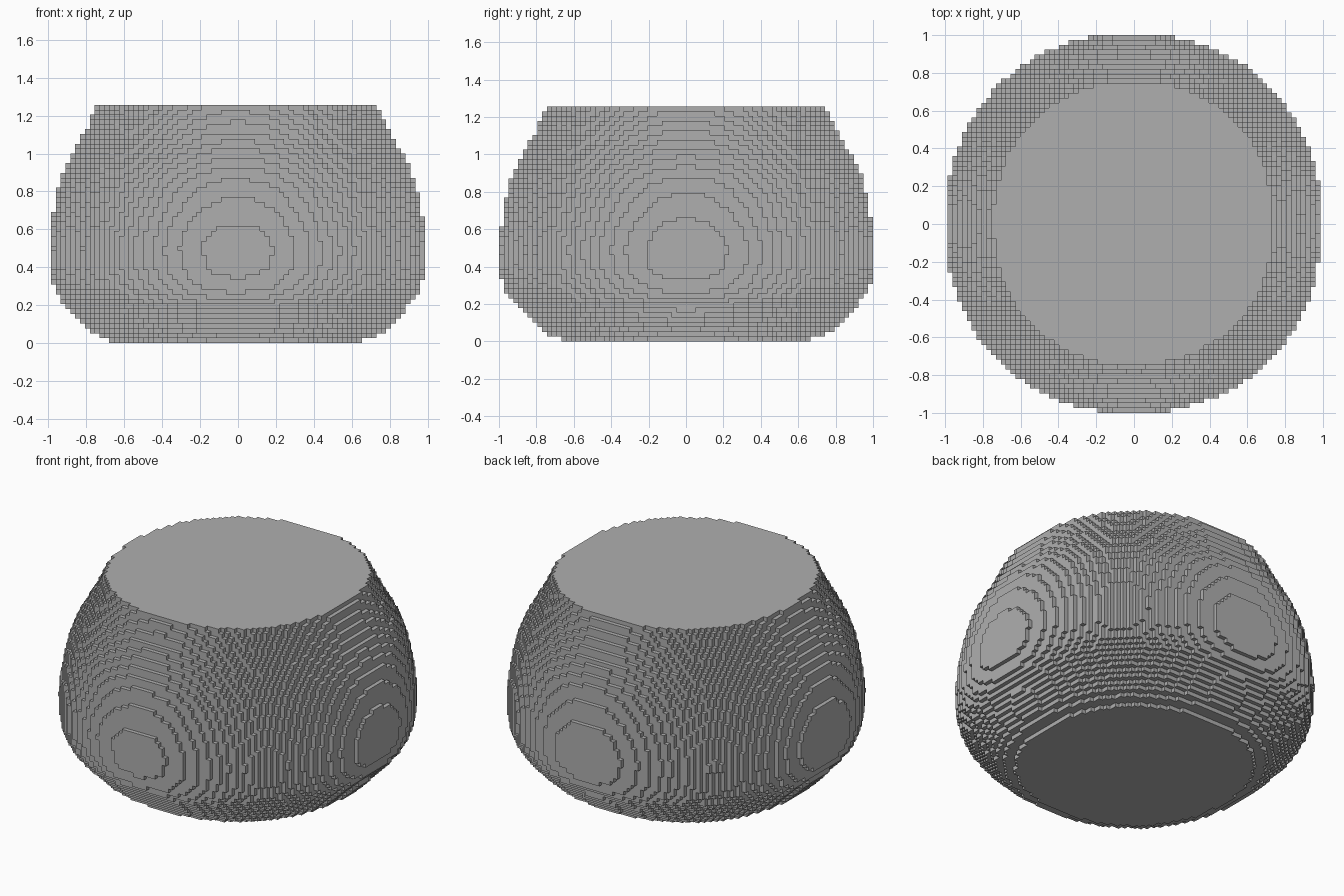
import bpy, bmesh

if "Cube" in bpy.data.objects:
    bpy.data.objects.remove(bpy.data.objects["Cube"])

# Voxel grid: 77 x 78 x 49 cubes
NX, NY, NZ = 77, 78, 49
V = 2.0 / NY
CX, CY, Y_SCALE = -0.003, 0.004, 1.009
POWER = 2.1  # slightly squared-off circle

# Rounded pot profile: (z, radius)
PROFILE = [(0, .60), (.0256, .654), (.051, .72), (.077, .762), (.128, .815),
           (.18, .863), (.23, .91), (.256, .93), (.30, .955), (.34, .966),
           (.40, .978), (.50, .982), (.60, .972), (.68, .959), (.80, .935),
           (.88, .91), (.93, .885), (.98, .86), (1.025, .834), (1.075, .807),
           (1.12, .782), (1.18, .755), (1.231, .731), (1.26, .72)]


def radius(z):
    for (z0, r0), (z1, r1) in zip(PROFILE, PROFILE[1:]):
        if z <= z1:
            return r0 + (r1 - r0) * (z - z0) / (z1 - z0)
    return PROFILE[-1][1]


def nearest(i, n, centre):
    """Distance from the centre line to the closest side of cell i."""
    lo = (i - n / 2) * V - centre
    return max(lo, -(lo + V), 0)


# Fill every cell the round body touches
cells = set()
for k in range(NZ):
    r = max(radius((k + t / 4) * V) for t in range(5))
    for i in range(NX):
        for j in range(NY):
            x, y = nearest(i, NX, CX), nearest(j, NY, CY) / Y_SCALE
            if x ** POWER + y ** POWER < r ** POWER:
                cells.add((i, j, k))

# Outward faces of a cube, as direction and corner loop
SIDES = [((1, 0, 0), [(1, 0, 0), (1, 1, 0), (1, 1, 1), (1, 0, 1)]),
         ((-1, 0, 0), [(0, 0, 0), (0, 0, 1), (0, 1, 1), (0, 1, 0)]),
         ((0, 1, 0), [(0, 1, 0), (0, 1, 1), (1, 1, 1), (1, 1, 0)]),
         ((0, -1, 0), [(0, 0, 0), (1, 0, 0), (1, 0, 1), (0, 0, 1)]),
         ((0, 0, 1), [(0, 0, 1), (1, 0, 1), (1, 1, 1), (0, 1, 1)]),
         ((0, 0, -1), [(0, 0, 0), (0, 1, 0), (1, 1, 0), (1, 0, 0)])]

# Skin only the exposed cube faces
bm = bmesh.new()
verts = {}


def vert(p):
    if p not in verts:
        verts[p] = bm.verts.new(((p[0] - NX / 2) * V, (p[1] - NY / 2) * V, p[2] * V))
    return verts[p]


for c in sorted(cells):
    for d, loop in SIDES:
        if tuple(a + b for a, b in zip(c, d)) not in cells:
            bm.faces.new([vert(tuple(a + b for a, b in zip(c, q))) for q in loop])

mesh = bpy.data.meshes.new("blocky_pot")
bm.to_mesh(mesh)
bm.free()

# Darker grey
grey = bpy.data.materials.new("dark_grey")
grey.diffuse_color = (0.43, 0.43, 0.43, 1)
grey.use_nodes = True
grey.node_tree.nodes["Principled BSDF"].inputs["Base Color"].default_value = grey.diffuse_color
mesh.materials.append(grey)
bpy.context.collection.objects.link(bpy.data.objects.new("blocky_pot", mesh))
